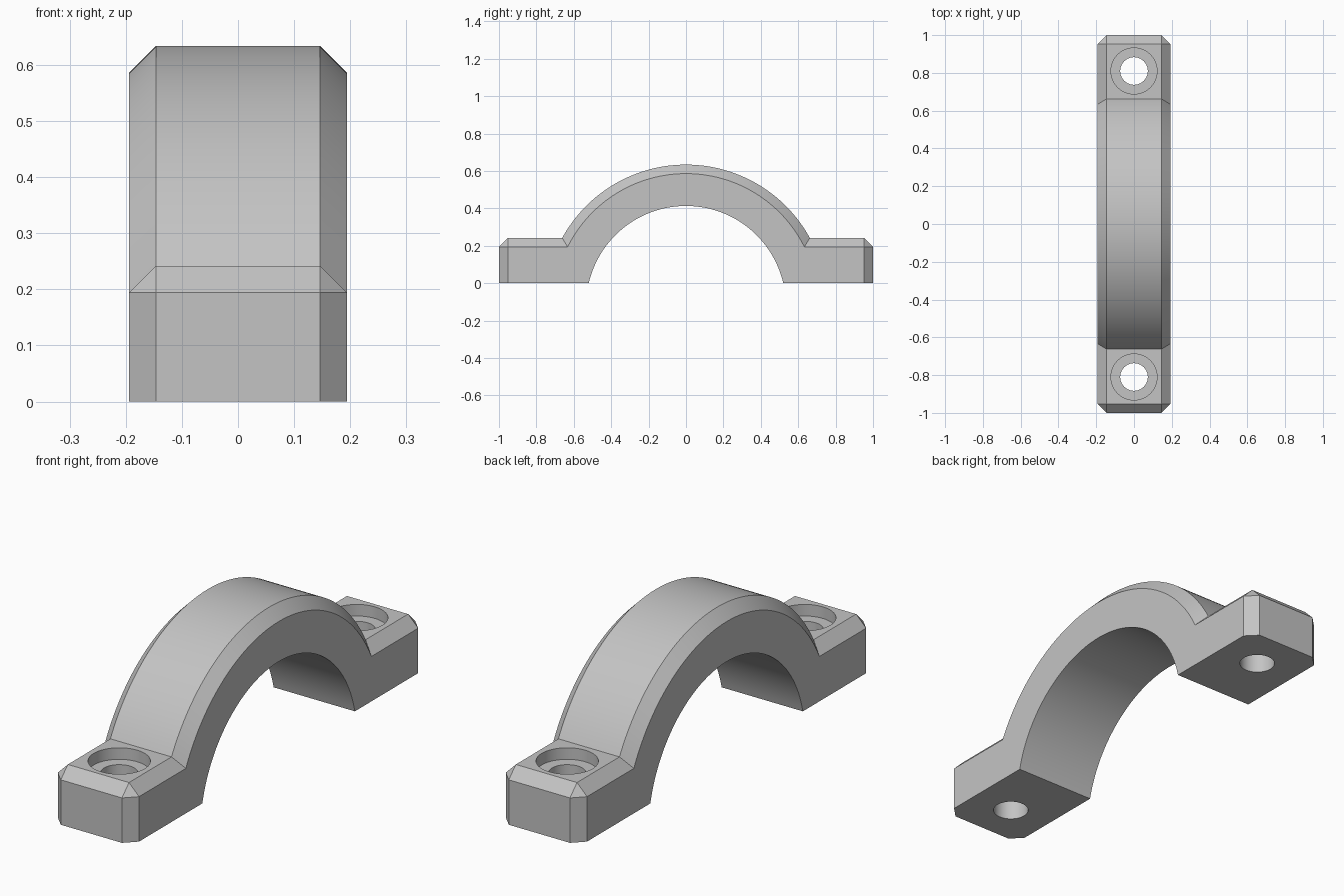
import bpy, bmesh, math

cube = bpy.data.objects.get("Cube")
if cube:
    bpy.data.objects.remove(cube, do_unlink=True)

HALF_WIDTH, CHAMFER = 0.194, 0.048
LENGTH, LUG_TOP = 1.0, 0.242
ARC_Z, R_INNER, R_OUTER = -0.121, 0.534, 0.755
STEPS = 64

grey = bpy.data.materials.new("light grey metal")
grey.use_nodes = True
colour = (0.55, 0.55, 0.55, 1)
grey.diffuse_color = colour
grey.node_tree.nodes["Principled BSDF"].inputs["Base Color"].default_value = colour


def arc(radius, floor):
    """Points (y, z) of the arc from +y to -y, cut off at height floor."""
    start = math.asin((floor - ARC_Z) / radius)
    angles = [start + (math.pi - 2 * start) * i / STEPS for i in range(STEPS + 1)]
    return [(radius * math.cos(a), ARC_Z + radius * math.sin(a)) for a in angles]


def outline(end, inset):
    """Closed side profile; inset lowers the top and the arch for the chamfer."""
    top, shoulder = LUG_TOP - inset, LUG_TOP - CHAMFER
    lug = [(end, 0), (end, shoulder), (LENGTH - CHAMFER, top)]
    far_lug = [(-y, z) for y, z in reversed(lug)]
    return lug + arc(R_OUTER - inset, top) + far_lug + arc(R_INNER, 0)[::-1]


# Strap: full profile in the middle, chamfered profile on both sides
side, middle = outline(LENGTH - CHAMFER, CHAMFER), outline(LENGTH, 0)
inner_x = HALF_WIDTH - CHAMFER
sections = [(-HALF_WIDTH, side), (-inner_x, middle), (inner_x, middle), (HALF_WIDTH, side)]
bm = bmesh.new()
rings = [[bm.verts.new((x, y, z)) for y, z in points] for x, points in sections]
for a, b in zip(rings, rings[1:]):
    for i in range(len(a)):
        j = (i + 1) % len(a)
        bm.faces.new((a[i], a[j], b[j], b[i]))
bm.faces.new(rings[0])
bm.faces.new(rings[-1])
bmesh.ops.remove_doubles(bm, verts=bm.verts, dist=0.0005)
bmesh.ops.recalc_face_normals(bm, faces=bm.faces)
mesh = bpy.data.meshes.new("clamp_strap")
bm.to_mesh(mesh)
bm.free()
strap = bpy.data.objects.new("clamp_strap", mesh)
bpy.context.collection.objects.link(strap)
mesh.materials.append(grey)


# Bolt holes with counterbores in both lugs
def drill(y, radius, bottom):
    height = 0.4 - bottom
    bpy.ops.mesh.primitive_cylinder_add(vertices=64, radius=radius, depth=height,
                                        location=(0, y, bottom + height / 2))
    cutter = bpy.context.object
    cutter.name = "hole_cutter"
    cutter.hide_render = True
    cutter.data.materials.append(grey)
    mod = strap.modifiers.new("hole", 'BOOLEAN')
    mod.operation, mod.solver, mod.object = 'DIFFERENCE', 'EXACT', cutter
    bpy.context.view_layer.objects.active = strap
    bpy.ops.object.modifier_apply(modifier=mod.name)
    bpy.data.objects.remove(cutter, do_unlink=True)


for y in (-0.81, 0.81):
    drill(y, 0.073, -0.1)
    drill(y, 0.122, LUG_TOP - 0.05)

# Smooth curved faces, keep chamfer edges sharp
bpy.ops.object.select_all(action='DESELECT')
strap.select_set(True)
bpy.context.view_layer.objects.active = strap
bpy.ops.object.shade_smooth_by_angle(angle=math.radians(25))
